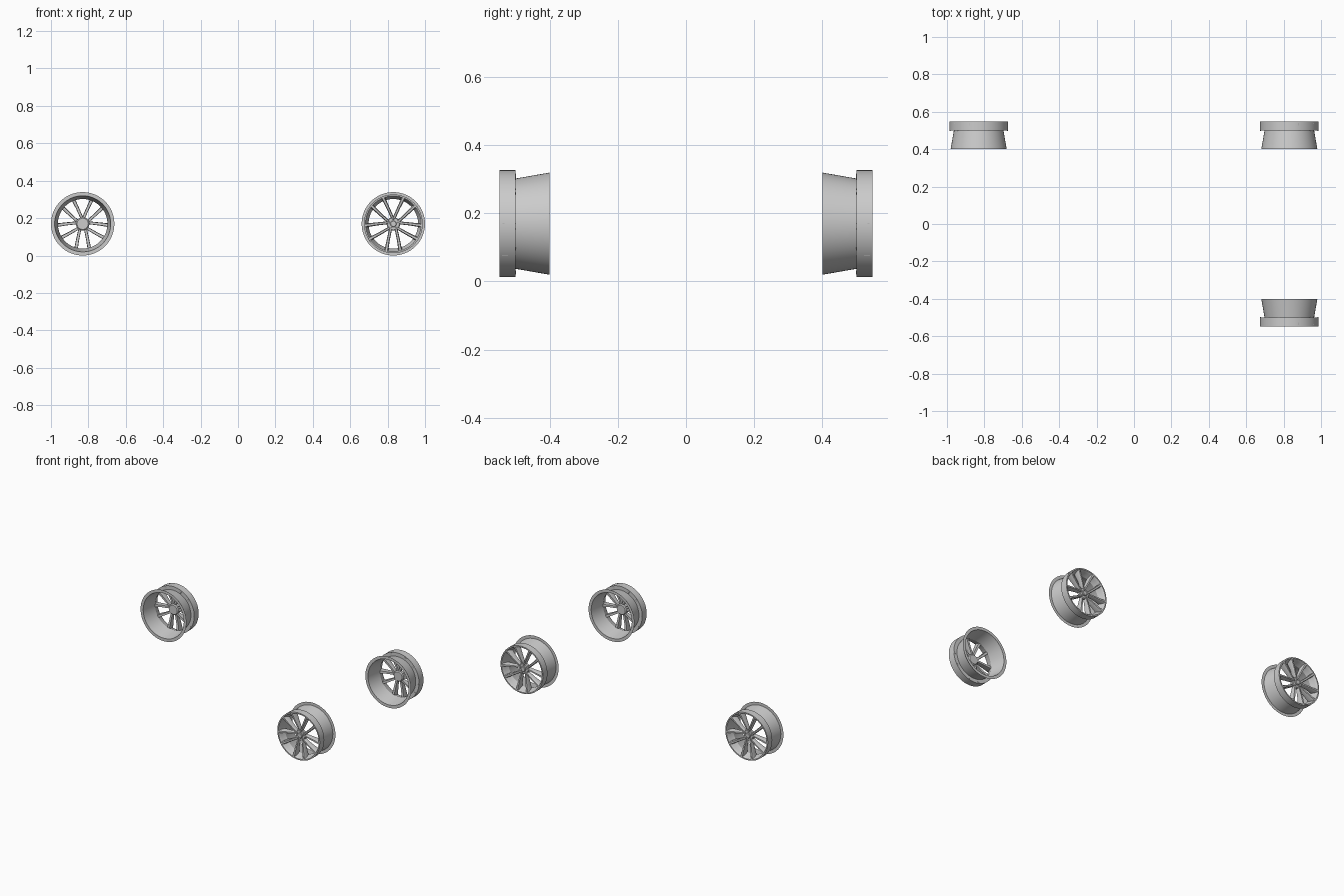
import bpy, bmesh
from math import sin, cos, pi, radians
from mathutils import Vector

if "Cube" in bpy.data.objects:
    bpy.data.objects.remove(bpy.data.objects["Cube"])

R = 0.1695            # flange radius, also axle height
CX = 0.8305           # axle x
SEG = 64
# wheel axis is y; depth d is 0 at the open inner end, 0.147 at the outer face (towards -y)


def finish(bm, name, angle=30):
    bmesh.ops.recalc_face_normals(bm, faces=bm.faces)
    me = bpy.data.meshes.new(name)
    bm.to_mesh(me)
    bm.free()
    ob = bpy.data.objects.new(name, me)
    bpy.context.collection.objects.link(ob)
    bpy.ops.object.select_all(action='DESELECT')
    ob.select_set(True)
    bpy.context.view_layer.objects.active = ob
    bpy.ops.object.shade_smooth_by_angle(angle=radians(angle))
    return ob


def lathe(bm, profile, seg=SEG, cx=0.0, cz=0.0):
    rings = []
    for r, d in profile:
        if r == 0:
            rings.append([bm.verts.new((cx, -d, cz))] * seg)
        else:
            rings.append([bm.verts.new((cx + r * cos(2 * pi * i / seg), -d,
                                        cz + r * sin(2 * pi * i / seg))) for i in range(seg)])
    for a, b in zip(rings, rings[1:]):
        for i in range(seg):
            j = (i + 1) % seg
            vs = list(dict.fromkeys((a[i], a[j], b[j], b[i])))
            bm.faces.new(vs)


def make_rim():
    # thin inner flange, tapered barrel, stepped outer drum, rolled lip and inner seat
    bm = bmesh.new()
    lathe(bm, [(R, 0), (0.150, 0), (0.1325, 0.1), (0.157, 0.1), (0.157, 0.147),
               (0.149, 0.147), (0.146, 0.143), (0.143, 0.130), (0.1325, 0.1)])
    bmesh.ops.remove_doubles(bm, verts=bm.verts, dist=1e-5)
    return finish(bm, "wheel_rim")


def make_spokes():
    # five pairs of ridged spokes, each lofted through three cross-sections
    bm = bmesh.new()
    # radius, side offset, half width, back depth, front depth
    stations = [(0.024, 0.014, 0.008, 0.108, 0.130),
                (0.085, 0.027, 0.0085, 0.106, 0.140),
                (0.135, 0.036, 0.010, 0.100, 0.1455),
                (0.149, 0.039, 0.011, 0.0985, 0.1475)]
    for k in range(5):
        a = -pi / 2 + k * 2 * pi / 5
        u = Vector((cos(a), 0, sin(a)))
        v = Vector((-sin(a), 0, cos(a)))
        for side in (-1, 1):
            loops = []
            for r, off, w, back, front in stations:
                section = [(-w * 0.8, back), (w * 0.8, back), (w, front - 0.009),
                           (w * 0.55, front), (-w * 0.55, front), (-w, front - 0.009)]
                loops.append([bm.verts.new(u * r + v * (side * off + s) + Vector((0, -d, 0)))
                              for s, d in section])
            for p, q in zip(loops, loops[1:]):
                for i in range(6):
                    j = (i + 1) % 6
                    bm.faces.new((p[i], p[j], q[j], q[i]))
            bm.faces.new(loops[0])
            bm.faces.new(loops[-1])
    return finish(bm, "wheel_spokes")


def make_hub():
    # hub disc with raised centre cap
    bm = bmesh.new()
    lathe(bm, [(0, 0.102), (0.030, 0.102), (0.036, 0.108), (0.036, 0.124), (0.032, 0.128),
               (0.017, 0.128), (0.017, 0.134), (0.014, 0.137), (0, 0.137)], 40)
    return finish(bm, "wheel_hub")


def make_bolts():
    # five hexagonal bolts between the spoke pairs
    bm = bmesh.new()
    for k in range(5):
        a = pi / 2 + k * 2 * pi / 5
        lathe(bm, [(0, 0.120), (0.0055, 0.120), (0.0055, 0.132), (0.004, 0.134), (0, 0.134)],
              6, 0.026 * cos(a), 0.026 * sin(a))
    return finish(bm, "wheel_bolts")


parts = [make_rim(), make_spokes(), make_hub(), make_bolts()]

# three wheels: front right, back right, back left (outer faces point outwards)
places = [("front_right", CX, -1), ("back_right", CX, 1), ("back_left", -CX, 1)]
for n, (label, x, side) in enumerate(places):
    for part in parts:
        base = part.data.name
        ob = part if n == 0 else bpy.data.objects.new("tmp", part.data)
        if n:
            bpy.context.collection.objects.link(ob)
        ob.name = label + "_" + base
        ob.location = (x, side * 0.40, R)
        ob.rotation_euler = (0, 0, pi if side > 0 else 0)
